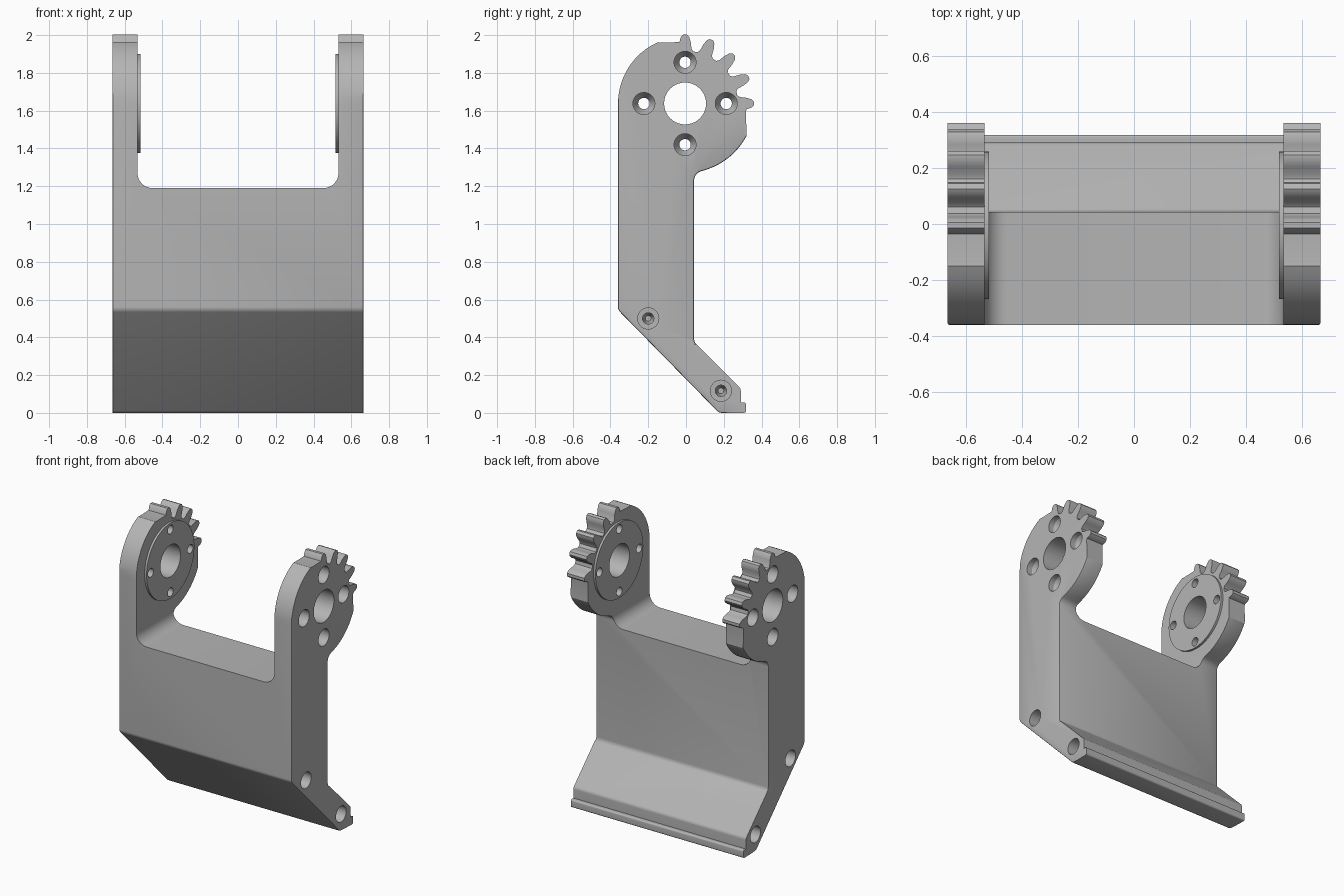
import bpy, bmesh, math
from mathutils import Vector, Matrix

cube = bpy.data.objects.get("Cube")
if cube:
    bpy.data.objects.remove(cube, do_unlink=True)

grey = bpy.data.materials.new("light grey")
grey.use_nodes = True
COLOUR = (0.46, 0.46, 0.46, 1)
grey.diffuse_color = COLOUR
grey.node_tree.nodes["Principled BSDF"].inputs["Base Color"].default_value = COLOUR

HALF, INNER, BOSS = 0.665, 0.532, 0.517     # x of outer face, arm inner face, boss face
CY, CZ = -0.005, 1.638                      # hinge centre


def polar(r, deg, offset=0):
    """Point at radius r around the hinge, shifted sideways by offset."""
    a = math.radians(deg)
    return (CY + r * math.cos(a) - offset * math.sin(a),
            CZ + r * math.sin(a) + offset * math.cos(a))


def rounded(corners, steps=6):
    """Replace each (u, v, radius) corner by a fillet arc."""
    out, n = [], len(corners)
    for i, (u, v, r) in enumerate(corners):
        p = Vector((u, v))
        if r == 0:
            out.append(p)
            continue
        a = (Vector(corners[i - 1][:2]) - p).normalized()
        b = (Vector(corners[(i + 1) % n][:2]) - p).normalized()
        half = a.angle(b) / 2
        centre = p + (a + b).normalized() * r / math.sin(half)
        start, end = p + a * r / math.tan(half) - centre, p + b * r / math.tan(half) - centre
        sweep = start.angle_signed(end)
        for k in range(steps + 1):
            out.append(centre + Matrix.Rotation(-sweep * k / steps, 2) @ start)
    return out


def finish(name, bm, cutter=False):
    bmesh.ops.recalc_face_normals(bm, faces=bm.faces)
    mesh = bpy.data.meshes.new(name)
    bm.to_mesh(mesh)
    bm.free()
    mesh.materials.append(grey)
    ob = bpy.data.objects.new(name, mesh)
    bpy.context.collection.objects.link(ob)
    ob.hide_render = cutter
    return ob


def prism(points, axis, lo, hi):
    """Extrude a profile along x (points are y, z) or along y (points are x, z)."""
    bm = bmesh.new()
    place = (lambda p: (lo, p[0], p[1])) if axis == 0 else (lambda p: (p[0], lo, p[1]))
    face = bm.faces.new([bm.verts.new(place(p)) for p in points])
    ext = bmesh.ops.extrude_face_region(bm, geom=[face])["geom"]
    move = Vector((0, 0, 0))
    move[axis] = hi - lo
    bmesh.ops.translate(bm, verts=[g for g in ext if isinstance(g, bmesh.types.BMVert)], vec=move)
    return bm


def turned(rings, y, z, side, segments=40):
    """Solid of revolution along x through (y, z); rings are (x, radius)."""
    bm = bmesh.new()
    loops = []
    for x, r in rings:
        loops.append([bm.verts.new((side * x, y + r * math.cos(math.tau * k / segments),
                                    z + r * math.sin(math.tau * k / segments)))
                      for k in range(segments)])
    bm.faces.new(loops[0])
    bm.faces.new(loops[-1])
    for a, b in zip(loops, loops[1:]):
        for k in range(segments):
            j = (k + 1) % segments
            bm.faces.new((a[k], a[j], b[j], b[k]))
    return bm


def combine(target, tool, operation):
    mod = target.modifiers.new(operation.lower(), 'BOOLEAN')
    mod.operation, mod.solver, mod.object = operation, 'EXACT', tool
    bpy.context.view_layer.objects.active = target
    bpy.ops.object.modifier_apply(modifier=mod.name)
    bpy.data.objects.remove(tool, do_unlink=True)


# Side profile: foot, back of the arm, lobe, gear teeth, lower lobe, bent panel
outline = [(0.175, 0, 0.04), (-0.36, 0.545, 0.04)]
outline += [(*polar(0.355, a), 0) for a in range(180, 112, -6)]
outline += [(-0.135, 1.96, 0)]
for angle in (90, 67.5, 45, 22.5, 0):
    tooth = [(0.276, 0.043), (0.29, 0.034), (0.325, 0.03), (0.352, 0.022), (0.365, 0.01)]
    tooth = [(r, w) for r, w in tooth] + [(r, -w) for r, w in reversed(tooth)]
    if angle == 90:
        tooth = tooth[2:]
    if angle == 0:
        tooth = tooth[:-2]
    outline += [(*polar(r, angle, w), 0) for r, w in tooth]
outline += [(0.318, 1.595, 0)]
outline += [(*polar(0.368, a), 0) for a in range(-28, -73, -4)]
outline += [(0.043, 1.268, 0.05), (0.043, 0.375, 0.04), (0.29, 0.128, 0.03),
            (0.29, 0.055, 0), (0.318, 0.055, 0.01), (0.318, 0, 0.012)]
bm = prism(rounded(outline), 0, -HALF, HALF)
bmesh.ops.recalc_face_normals(bm, faces=bm.faces)

# Soften the side edges everywhere except around the gear
soft = [e for e in bm.edges
        if abs(e.verts[0].co.x - e.verts[1].co.x) < 1e-4
        and all(v.co.z < 1.47 or v.co.y < -0.355 for v in e.verts)
        and all(v.co.y < 0.28 or v.co.z > 0.2 for v in e.verts)]
bmesh.ops.bevel(bm, geom=soft, offset=0.008, segments=2, affect='EDGES', profile=0.5)
bracket = finish("bracket", bm)

# Opening between the two arms, with rounded lower corners
opening = rounded([(-INNER, 2.3, 0), (-INNER, 1.19, 0.08), (INNER, 1.19, 0.08), (INNER, 2.3, 0)], 8)
combine(bracket, finish("opening_cutter", prism(opening, 1, -1, 1), True), 'DIFFERENCE')

for side in (-1, 1):
    # Raised round boss on the inside of each arm
    boss = turned([(BOSS, 0.263), (0.58, 0.263)], CY, CZ, side, 64)
    combine(bracket, finish("boss", boss), 'UNION')

    # Hinge bore, four recessed screw holes around it, two blind holes below
    holes = [([(0.4, 0.111), (0.8, 0.111)], CY, CZ)]
    for a in (0, 90, 180, 270):
        holes.append(([(0.4, 0.03), (0.575, 0.03), (0.625, 0.058), (0.8, 0.058)], *polar(0.218, a)))
    blind = [(0.44, 0.015), (0.49, 0.03), (0.56, 0.03), (0.561, 0.056), (0.8, 0.056)]
    holes += [(blind, -0.2, 0.5), (blind, 0.185, 0.117)]
    for rings, y, z in holes:
        combine(bracket, finish("hole_cutter", turned(rings, y, z, side), True), 'DIFFERENCE')

# Smooth the curved surfaces and keep the corners crisp
bpy.ops.object.select_all(action='DESELECT')
bracket.select_set(True)
bpy.context.view_layer.objects.active = bracket
bpy.ops.object.shade_smooth_by_angle(angle=math.radians(28))
